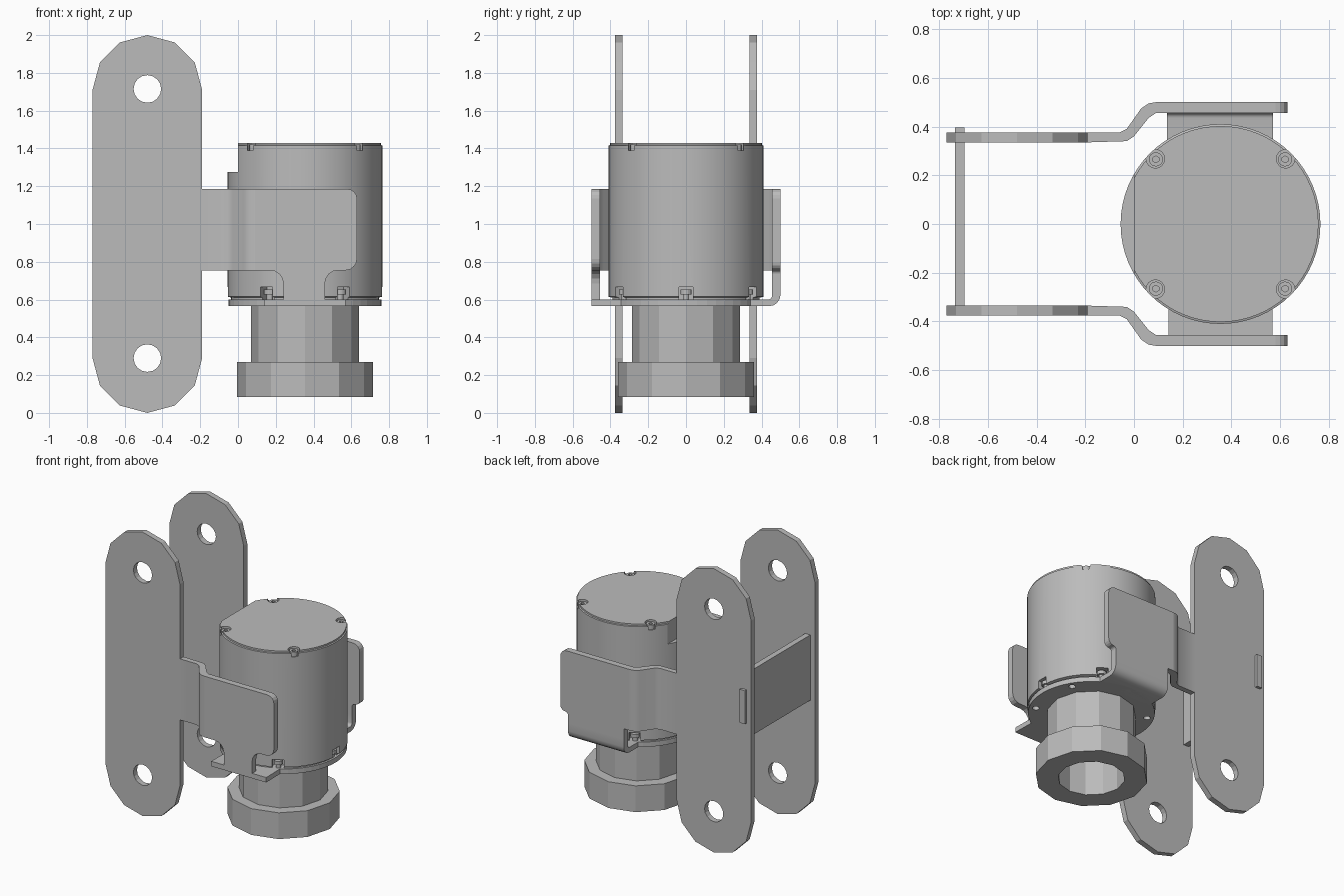
import bpy, bmesh, math
from mathutils import Matrix, Vector

if "Cube" in bpy.data.objects:
    bpy.data.objects.remove(bpy.data.objects["Cube"])

grey = bpy.data.materials.new("plain grey")
grey.use_nodes = True
COLOUR = (0.5, 0.5, 0.5, 1)
grey.diffuse_color = COLOUR
grey.node_tree.nodes["Principled BSDF"].inputs["Base Color"].default_value = COLOUR

CX = 0.355      # camera axis
BODY_R = 0.41


def finish(name, bm, smooth=False):
    bmesh.ops.recalc_face_normals(bm, faces=bm.faces)
    mesh = bpy.data.meshes.new(name)
    bm.to_mesh(mesh)
    bm.free()
    mesh.materials.append(grey)
    obj = bpy.data.objects.new(name, mesh)
    bpy.context.collection.objects.link(obj)
    if smooth:
        bpy.ops.object.select_all(action='DESELECT')
        obj.select_set(True)
        bpy.context.view_layer.objects.active = obj
        bpy.ops.object.shade_smooth_by_angle(angle=math.radians(35))
    return obj


def rounded(points, steps=4):
    """Polygon from (u, v, radius) corners, with arcs at rounded corners."""
    out = []
    for i, (u, v, r) in enumerate(points):
        p = Vector((u, v))
        if not r:
            out.append(p)
            continue
        a = p + (Vector(points[i - 1][:2]) - p).normalized() * r
        b = p + (Vector(points[(i + 1) % len(points)][:2]) - p).normalized() * r
        centre = a + b - p
        for k in range(steps + 1):
            t = k / steps * math.pi / 2
            out.append(centre + (a - centre) * math.cos(t) + (b - centre) * math.sin(t))
    return out


def prism(name, outline, axis, lo, hi, smooth=False):
    """Extrude a 2D outline along x, y or z."""
    bm = bmesh.new()
    place = {'x': lambda p: (lo, p[0], p[1]), 'y': lambda p: (p[0], lo, p[1]),
             'z': lambda p: (p[0], p[1], lo)}[axis]
    face = bm.faces.new([bm.verts.new(place(p)) for p in outline])
    ext = bmesh.ops.extrude_face_region(bm, geom=[face])
    move = Vector([(hi - lo) * (axis == a) for a in 'xyz'])
    bmesh.ops.translate(bm, vec=move, verts=[e for e in ext['geom'] if isinstance(e, bmesh.types.BMVert)])
    return finish(name, bm, smooth)


def box(name, x0, x1, y0, y1, z0, z1):
    return prism(name, [(x0, y0), (x1, y0), (x1, y1), (x0, y1)], 'z', z0, z1)


def lathe(name, profile, segments, smooth=False):
    bm = bmesh.new()
    verts = [bm.verts.new((CX + r, 0, z)) for r, z in profile]
    edges = [bm.edges.new(pair) for pair in zip(verts, verts[1:])]
    bmesh.ops.spin(bm, geom=verts + edges, cent=(CX, 0, 0), axis=(0, 0, 1),
                   angle=math.tau, steps=segments)
    bmesh.ops.remove_doubles(bm, verts=bm.verts, dist=0.0005)
    return finish(name, bm, smooth)


def cylinders(name, spots, radius, height, turn=None, sides=16, smooth=False):
    bm = bmesh.new()
    for spot in spots:
        bmesh.ops.create_cone(bm, cap_ends=True, segments=sides, radius1=radius, radius2=radius,
                              depth=height, matrix=Matrix.Translation(spot) @ (turn or Matrix()))
    return finish(name, bm, smooth)


def cut(target, cutter):
    cutter.hide_render = True
    cutter.hide_viewport = True
    cutter.display_type = 'WIRE'
    mod = target.modifiers.new("cut", 'BOOLEAN')
    mod.operation, mod.solver, mod.object = 'DIFFERENCE', 'EXACT', cutter


def around(radius, count, start, z):
    return [(CX + radius * math.cos(start + math.tau * i / count),
             radius * math.sin(start + math.tau * i / count), z) for i in range(count)]


# Long side plates with round holes, and the cranked arms leading to the camera
plate = [(-0.48 + 0.29 * math.cos(math.pi * i / 6),
          1 + s * 0.71 + s * 0.29 * math.sin(math.pi * i / 6))
         for s in (1, -1) for i in (range(7) if s == 1 else range(6, -1, -1))]
crank = [(-0.19, .375), (-.06, .375), (-.03, .39), (.03, .475), (.06, .495), (.09, .5),
         (.09, .455), (.06, .435), (0, .36), (-.03, .34), (-.19, .335)]
holes = cylinders("plate_hole_cutter", [(-0.48, 0, z) for z in (0.29, 1.715)], 0.073, 2,
                  Matrix.Rotation(math.pi / 2, 4, 'X'), 16)
for side, sign in (("front", -1), ("back", 1)):
    cut(prism(side + "_side_plate", plate, 'y', sign * 0.335, sign * 0.375), holes)
    prism(side + "_arm_crank", [(x, sign * y) for x, y in crank], 'z', 0.755, 1.185, True)

# Front flange with a narrow tab, back flange that bends into the floor
prism("front_flange", rounded([(.09, 1.185, 0), (.63, 1.185, .05), (.63, .755, .06), (.46, .755, .07),
                               (.46, .57, 0), (.24, .57, 0), (.24, .755, .07), (.09, .755, 0)]),
      'y', -0.5, -0.455)
prism("back_flange", rounded([(.09, 1.185, 0), (.63, 1.185, .05), (.63, .755, .04), (.57, .755, .02),
                              (.57, .68, 0), (.135, .68, 0), (.135, .755, 0), (.09, .755, 0)]),
      'y', 0.455, 0.5)
prism("back_bend", rounded([(.5, .68, 0), (.5, .565, .06), (.3, .565, 0), (.3, .6, 0),
                            (.455, .6, .02), (.455, .68, 0)]), 'x', 0.135, 0.57, True)

# Floor disc with front tab and ring of screw holes
start = math.asin(0.215 / BODY_R)
sweep = 1.5 * math.pi + math.tau
left, right = 1.5 * math.pi - start, 1.5 * math.pi + start - math.tau
floor_outline = [(CX + 0.405 * math.cos(right + (left - right) * i / 40),
                  0.405 * math.sin(right + (left - right) * i / 40)) for i in range(41)]
floor_outline += [(.14, -.5), (.57, -.5)]
floor = prism("floor_plate", floor_outline, 'z', 0.565, 0.6)
cut(floor, cylinders("floor_hole_cutter", around(0.36, 6, math.pi / 6, 0.58), 0.022, 0.2))

# Brace between the plates, with a small tenon through the back plate
box("cross_brace", -0.735, -0.695, -0.335, 0.335, 0.87, 1.33)
box("brace_tenon", -0.735, -0.695, 0.335, 0.395, 0.98, 1.215)

# Camera body: drum with a flat at the upper left, lid notches and base notches
body = lathe("camera_body", [(0, .6), (.39, .6), (.39, .61), (BODY_R, .615), (BODY_R, 1.415),
                             (.402, 1.418), (.402, 1.43), (0, 1.43)], 64, True)
cut(body, box("flat_cutter", -0.3, 0, -0.5, 0.5, 1.275, 1.6))
cut(body, cylinders("lid_notch_cutter", around(0.378, 4, math.pi / 4, 1.5), 0.038, 0.22))
bm = bmesh.new()
for i in range(6):
    m = (Matrix.Translation((CX, 0, 0.62)) @ Matrix.Rotation(math.pi / 3 * i, 4, 'Z')
         @ Matrix.Translation((0.4, 0, 0)) @ Matrix.Diagonal((0.12, 0.075, 0.095, 1)))
    bmesh.ops.create_cube(bm, size=1, matrix=m)
cut(body, finish("base_notch_cutter", bm))

# Screws in the lid and in the base notches
lid_screws = cylinders("lid_screws", around(0.375, 4, math.pi / 4, 1.4), 0.029, 0.04)
cut(lid_screws, cylinders("screw_socket_cutter", around(0.375, 4, math.pi / 4, 1.42), 0.014, 0.04, sides=6))
cylinders("base_screw_heads", around(0.375, 6, 0, 0.64), 0.03, 0.025)
cylinders("base_screw_shanks", around(0.375, 6, 0, 0.61), 0.017, 0.06)

# Faceted lens barrel with wide front ring and hollow bore
lathe("lens_barrel", [(0, .6), (.285, .6), (.285, .27), (.36, .27), (.36, .085),
                      (.215, .085), (.215, .5), (0, .5)], 12)
